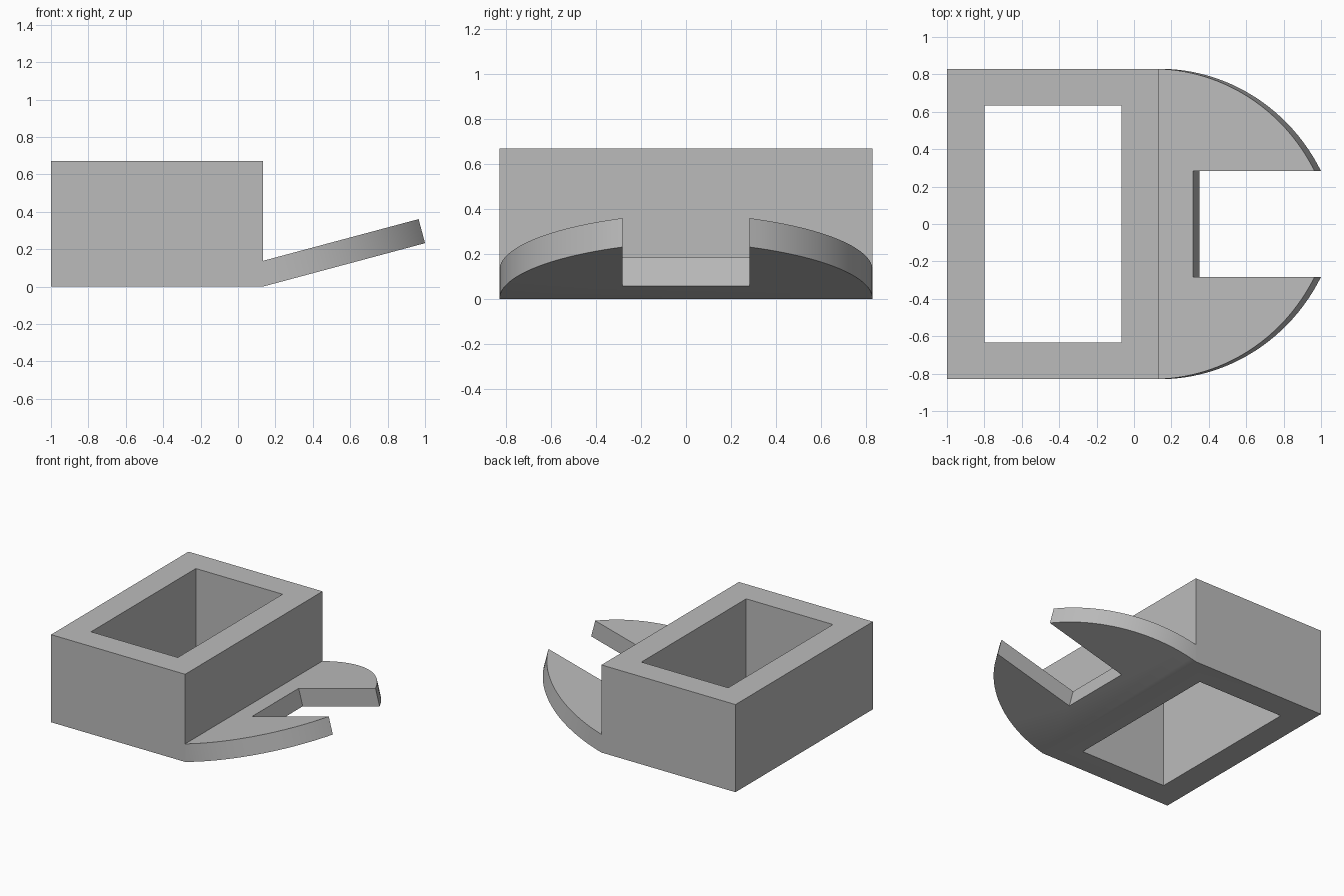
import bpy, bmesh, math
from mathutils import Matrix

default = bpy.data.objects.get("Cube")
if default:
    bpy.data.objects.remove(default, do_unlink=True)

grey = bpy.data.materials.new("plain grey")
grey.use_nodes = True
COLOUR = (0.5, 0.5, 0.5, 1)
grey.diffuse_color = COLOUR
grey.node_tree.nodes["Principled BSDF"].inputs["Base Color"].default_value = COLOUR


def prism(name, outline, height, matrix=Matrix()):
    """Extrude a counter-clockwise outline upward, then place it."""
    bm = bmesh.new()
    base = bm.faces.new([bm.verts.new((x, y, 0)) for x, y in outline])
    top = bmesh.ops.extrude_face_region(bm, geom=[base])["geom"]
    moved = [v for v in top if isinstance(v, bmesh.types.BMVert)]
    bmesh.ops.translate(bm, verts=moved, vec=(0, 0, height))
    bmesh.ops.recalc_face_normals(bm, faces=bm.faces)
    bm.transform(matrix)
    mesh = bpy.data.meshes.new(name)
    bm.to_mesh(mesh)
    bm.free()
    mesh.materials.append(grey)
    obj = bpy.data.objects.new(name, mesh)
    bpy.context.collection.objects.link(obj)
    return obj


def rectangle(x0, x1, y):
    return [(x0, -y), (x1, -y), (x1, y), (x0, y)]


def combine(target, other, operation):
    mod = target.modifiers.new(operation.lower(), "BOOLEAN")
    mod.operation, mod.object, mod.solver = operation, other, "EXACT"
    bpy.context.view_layer.objects.active = target
    bpy.ops.object.modifier_apply(modifier=mod.name)
    bpy.data.objects.remove(other, do_unlink=True)


HALF, FRONT, TILT = 0.83, 0.134, math.radians(15)
NOTCH, SLOT, REACH = 0.2825, 0.2236, 0.8966

# Rectangular sleeve with an open centre
sleeve = prism("sleeve_with_fork", rectangle(-1, FRONT, HALF), 0.67)
opening = prism("opening", rectangle(-0.8, -0.066, 0.633), 1.2,
                Matrix.Translation((0, 0, -0.3)))
combine(sleeve, opening, "DIFFERENCE")

# Tilted fork plate: an arc on each side, with a square notch between the prongs
drop = HALF - NOTCH
radius = (REACH ** 2 + drop ** 2) / (2 * drop)
sweep = math.asin(REACH / radius)
STEPS = 24
arc = [(radius * math.sin(sweep * i / STEPS),
        HALF - radius + radius * math.cos(sweep * i / STEPS)) for i in range(STEPS + 1)]
side = arc + [(SLOT, NOTCH)]
outline = [(x, -y) for x, y in side] + side[::-1]
place = Matrix.Translation((FRONT, 0, 0)) @ Matrix.Rotation(-TILT, 4, "Y")
fork = prism("fork", outline, 0.133, place)
combine(sleeve, fork, "UNION")

# Smooth the arcs, keep the corners crisp
bpy.ops.object.select_all(action="DESELECT")
sleeve.select_set(True)
bpy.context.view_layer.objects.active = sleeve
bpy.ops.object.shade_smooth_by_angle(angle=math.radians(30))
